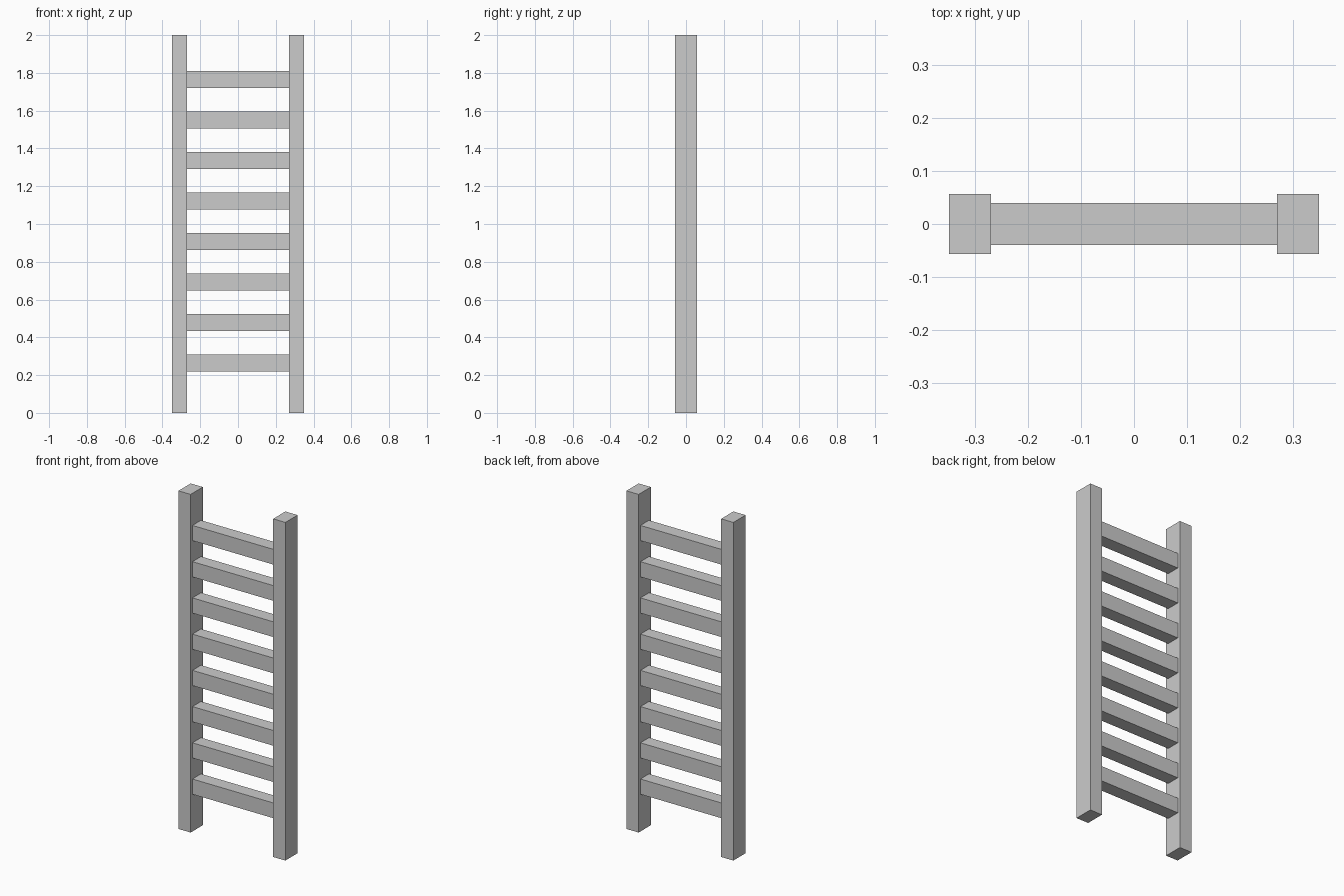
import bpy

if "Cube" in bpy.data.objects:
    bpy.data.objects.remove(bpy.data.objects["Cube"])


def box(name, center, size):
    bpy.ops.mesh.primitive_cube_add(size=1, location=center)
    ob = bpy.context.object
    ob.name = name
    ob.scale = size
    bpy.ops.object.transform_apply(location=False, rotation=False, scale=True)
    return ob


# two upright side rails
for side, x in (("left", -0.31), ("right", 0.31)):
    box(f"{side}_rail", (x, 0, 1), (0.08, 0.114, 2))

# eight evenly spaced rungs between the rails
for i in range(8):
    box(f"rung_{i + 1}", (0, 0, 0.265 + i * 1.5 / 7), (0.54, 0.08, 0.09))
